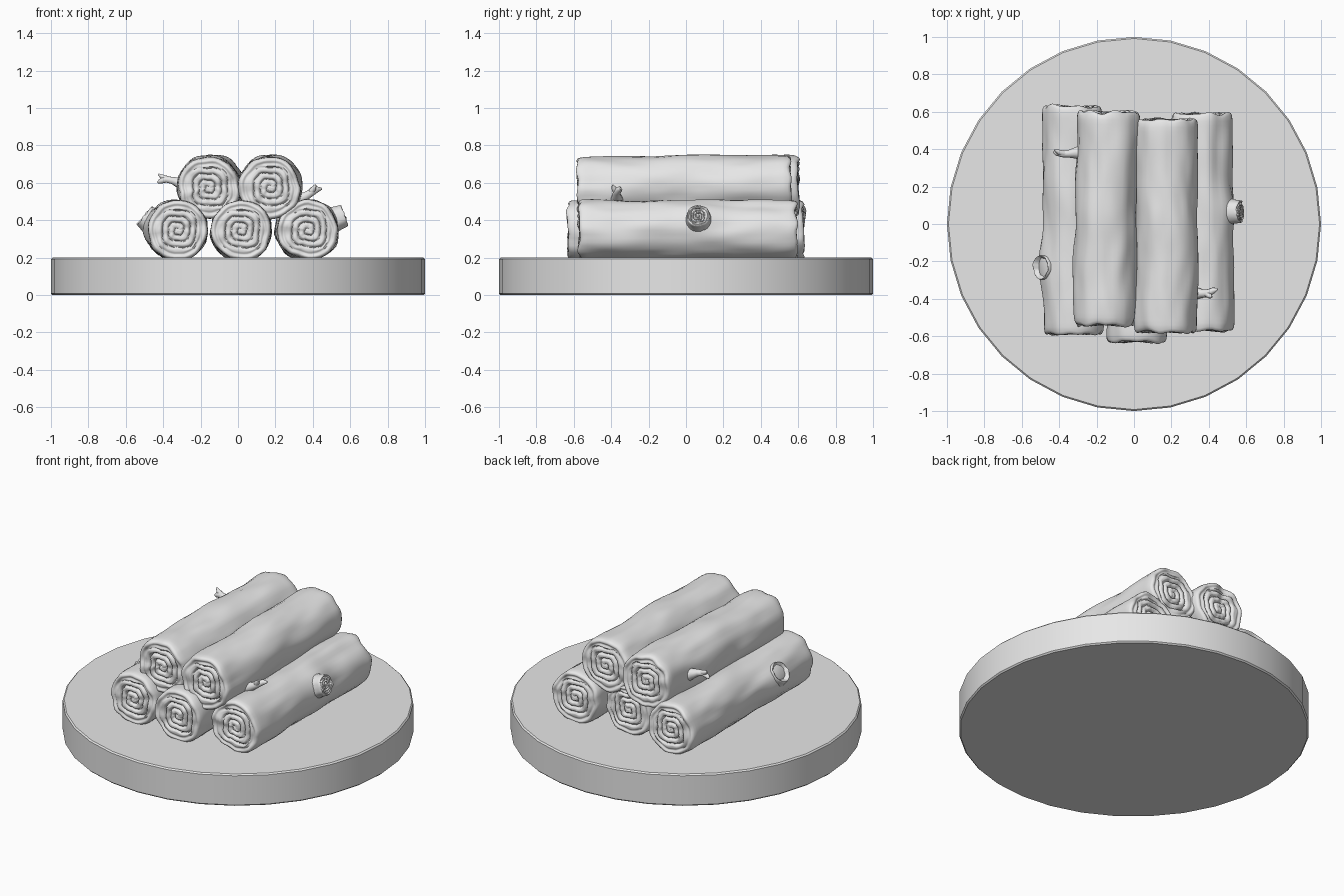
import bpy
import bmesh
from math import cos, sin, pi, exp
from mathutils import Vector, noise

if "Cube" in bpy.data.objects:
    bpy.data.objects.remove(bpy.data.objects["Cube"], do_unlink=True)

grey = bpy.data.materials.new("plain grey")
grey.use_nodes = True
grey.diffuse_color = (0.8, 0.8, 0.8, 1)
grey.node_tree.nodes["Principled BSDF"].inputs["Base Color"].default_value = (0.8, 0.8, 0.8, 1)

BASE_TOP = 0.2
SIDES = 48


def add_mesh(name, bm):
    bmesh.ops.recalc_face_normals(bm, faces=bm.faces)
    mesh = bpy.data.meshes.new(name)
    bm.to_mesh(mesh)
    bm.free()
    mesh.materials.append(grey)
    obj = bpy.data.objects.new(name, mesh)
    bpy.context.collection.objects.link(obj)
    return obj


def smooth(obj, angle):
    bpy.ops.object.select_all(action='DESELECT')
    obj.select_set(True)
    bpy.context.view_layer.objects.active = obj
    bpy.ops.object.shade_smooth_by_angle(angle=angle)


def spiral(f, a):
    """Depth from 0 to 1 of the ring groove on a cut end."""
    g = f * (1 + 0.07 * cos(4 * a))
    if g > 0.72:
        return 0.5 * exp(-((f - 0.8) / 0.05) ** 2)
    return max(0, cos(2 * pi * (g * 4.6 - a / (2 * pi)))) ** 1.5 * min(1, g * 6)


def log(name, start, end, radius, seed, groove=0.016, dish=0.0, rough=1.0,
        flare=0.0, rows=44, bumps=()):
    """Sweep bark rings between two points, closing both ends with carved caps."""
    start, end = Vector(start), Vector(end)
    axis = end - start
    half = axis.length / 2
    turn = axis.to_track_quat('Y', 'Z')
    middle = (start + end) / 2
    rim = min(0.25 * radius, half * 0.5)

    # Profile entries: radius fraction, axial place, which end (0 for the bark)
    cap = [(0.9 * i / 28, 0.0) for i in range(1, 29)] + [(0.95, 0.12), (0.985, 0.42)]
    profile = [(f, -half + d * rim, -1) for f, d in cap]
    span = half - rim
    profile += [(1, -span + 2 * span * i / rows, 0) for i in range(rows + 1)]
    profile += [(f, half - d * rim, 1) for f, d in reversed(cap)]

    def place(f, s, side, a):
        c, d = cos(a), sin(a)
        key = Vector((c * 1.1, s * 3, d * 1.1)) + Vector((seed * 7.3, seed * 3.1, 0))
        fine = Vector((c * 2.8, s * 5, d * 2.8)) + Vector((0, seed * 5.7, seed))
        r = radius * (1 + rough * (0.07 * noise.noise(key) + 0.055 * noise.noise(fine)))
        r *= 1 + flare * ((half - s) / (2 * half)) ** 2
        for where, angle, amount, width in bumps:
            away = (1 - cos(a - angle)) * 5 + ((s - where) / width) ** 2
            r += amount * exp(-away)
        r *= f
        if side:
            inset = groove * spiral(f, a) + dish * max(0, 1 - f * f)
            inset += rough * 0.02 * f * noise.noise(Vector((c * 2, seed * 4 + side, d * 2)))
            s -= side * inset
        sway = rough * 0.014 * noise.noise(Vector((seed * 9.1, s * 2, 0.5)))
        point = turn @ Vector((r * c + sway, s, r * d)) + middle
        point.z = max(point.z, BASE_TOP - 0.003)
        return point

    bm = bmesh.new()
    rings = [[bm.verts.new(place(f, s, side, 2 * pi * k / SIDES)) for k in range(SIDES)]
             for f, s, side in profile]
    for lower, upper in zip(rings, rings[1:]):
        for k in range(SIDES):
            n = (k + 1) % SIDES
            bm.faces.new((lower[k], lower[n], upper[n], upper[k]))
    for ring, s, side in ((rings[0], -half, -1), (rings[-1], half, 1)):
        tip = bm.verts.new(place(0, s, side, 0))
        for k in range(SIDES):
            bm.faces.new((ring[k], ring[(k + 1) % SIDES], tip))
    smooth(add_mesh(name, bm), 1.2)


def twig(name, paths):
    """Tapered forked twig made from round curves."""
    curve = bpy.data.curves.new(name, 'CURVE')
    curve.dimensions = '3D'
    curve.bevel_depth = 1
    curve.bevel_resolution = 3
    curve.use_fill_caps = True
    for path in paths:
        spline = curve.splines.new('POLY')
        spline.points.add(len(path) - 1)
        for p, (x, y, z, r) in zip(spline.points, path):
            p.co = (x, y, z, 1)
            p.radius = r
    curve.materials.append(grey)
    obj = bpy.data.objects.new(name, curve)
    bpy.context.collection.objects.link(obj)
    bpy.ops.object.select_all(action='DESELECT')
    obj.select_set(True)
    bpy.context.view_layer.objects.active = obj
    bpy.ops.object.convert(target='MESH')
    smooth(bpy.context.view_layer.objects.active, 1.2)


# Round base with a fine bevelled rim
bm = bmesh.new()
bmesh.ops.create_cone(bm, cap_ends=True, segments=32, radius1=1, radius2=1, depth=BASE_TOP)
bmesh.ops.translate(bm, verts=bm.verts, vec=(0, 0, BASE_TOP / 2))
rims = [e for e in bm.edges if abs(e.verts[0].co.z - e.verts[1].co.z) < 0.01]
bmesh.ops.bevel(bm, geom=rims, offset=0.008, segments=1, affect='EDGES')
smooth(add_mesh("round_base", bm), 0.5)

# Bottom row of logs
log("bottom_log_right", (-0.32, -0.59, 0.345), (-0.335, 0.63, 0.345), 0.16, 1,
    bumps=((-0.23, pi * 0.95, 0.035, 0.14),))
log("bottom_log_middle", (0.02, -0.63, 0.345), (0.02, 0.55, 0.345), 0.16, 2)
log("bottom_log_left", (0.37, -0.57, 0.345), (0.36, 0.59, 0.345), 0.162, 3,
    bumps=((0.06, 0.35, 0.02, 0.1),))

# Top row of logs
log("top_log_right", (-0.155, -0.54, 0.57), (-0.14, 0.6, 0.585), 0.166, 4)
log("top_log_left", (0.175, -0.58, 0.575), (0.175, 0.56, 0.585), 0.166, 5)

# Sawn knot on one side, hollow knot on the other
log("sawn_knot", (0.45, 0.06, 0.38), (0.57, 0.06, 0.425), 0.062, 6,
    groove=0.009, rough=0.6, flare=0.6, rows=10)
log("hollow_knot", (-0.4, -0.23, 0.34), (-0.505, -0.23, 0.43), 0.065, 7,
    groove=0, dish=0.045, rough=0.6, flare=0.6, rows=10)

# Forked twigs on the top logs
twig("right_twig", [
    [(-0.27, 0.38, 0.58, 0.045), (-0.315, 0.38, 0.6, 0.03), (-0.35, 0.375, 0.612, 0.02),
     (-0.385, 0.375, 0.618, 0.018), (-0.415, 0.38, 0.608, 0.014), (-0.43, 0.385, 0.602, 0.005)],
    [(-0.37, 0.375, 0.618, 0.016), (-0.405, 0.385, 0.632, 0.013), (-0.425, 0.395, 0.645, 0.005)]])
twig("left_twig", [
    [(0.28, -0.37, 0.5, 0.045), (0.335, -0.37, 0.515, 0.032), (0.365, -0.372, 0.53, 0.023),
     (0.395, -0.37, 0.55, 0.021), (0.425, -0.355, 0.565, 0.016), (0.447, -0.347, 0.568, 0.006)],
    [(0.385, -0.37, 0.545, 0.018), (0.405, -0.385, 0.57, 0.014), (0.415, -0.392, 0.588, 0.005)]])
